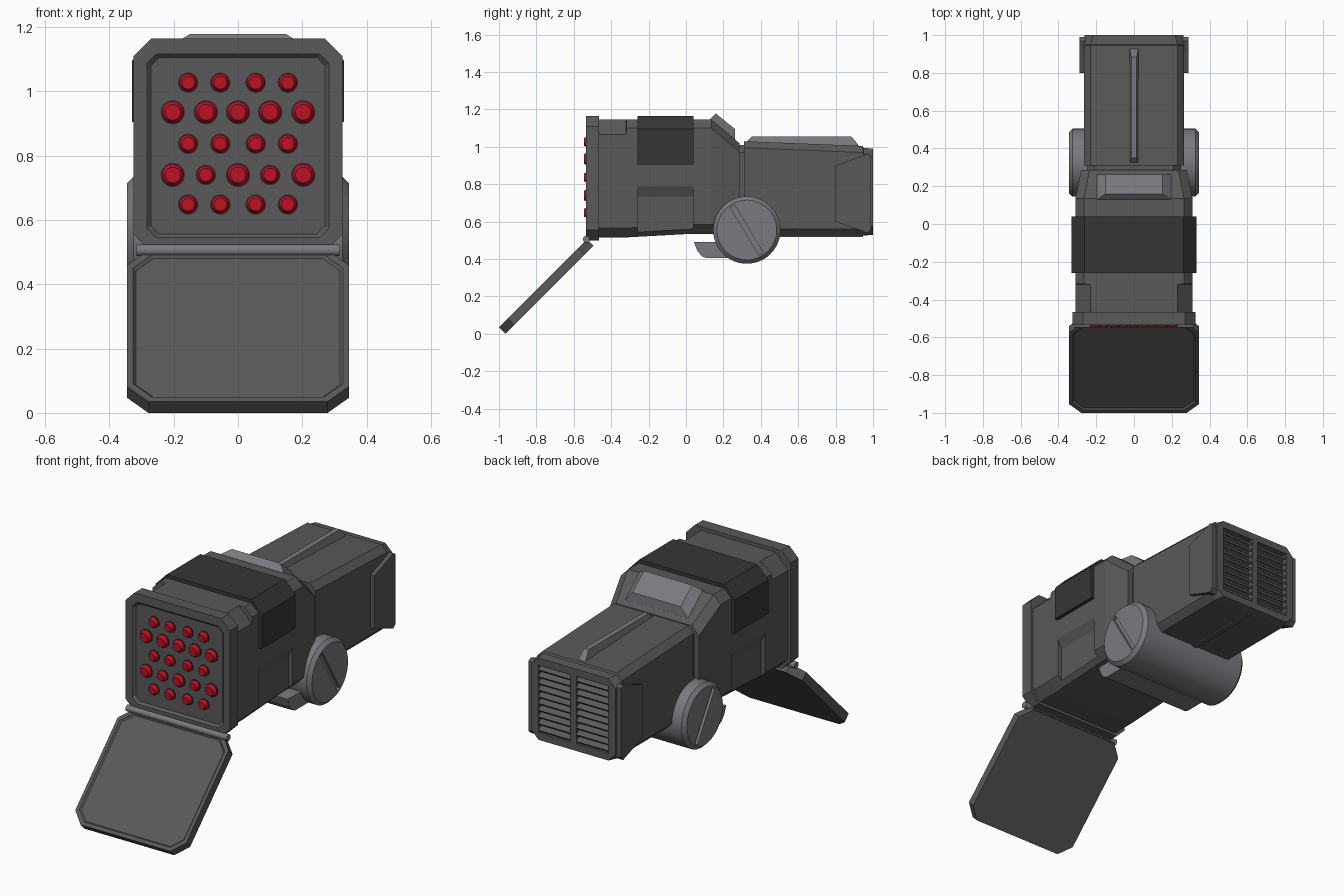
import bpy, bmesh
from math import radians, pi
from mathutils import Matrix, Vector

cube = bpy.data.objects.get("Cube")
if cube:
    bpy.data.objects.remove(cube, do_unlink=True)


def material(name, rgb):
    m = bpy.data.materials.new(name)
    m.use_nodes = True
    m.diffuse_color = (*rgb, 1)
    node = next(n for n in m.node_tree.nodes if n.type == 'BSDF_PRINCIPLED')
    node.inputs["Base Color"].default_value = (*rgb, 1)
    return m


GREY = material("armour grey", (0.1, 0.1, 0.1))
DARK = material("dark grey", (0.036, 0.036, 0.036))
METAL = material("light metal", (0.2, 0.193, 0.215))
RED = material("warhead red", (0.5, 0.006, 0.018))


def finish(name, bm, mat):
    bmesh.ops.recalc_face_normals(bm, faces=bm.faces[:])
    mesh = bpy.data.meshes.new(name)
    bm.to_mesh(mesh)
    bm.free()
    mesh.materials.append(mat)
    ob = bpy.data.objects.new(name, mesh)
    bpy.context.collection.objects.link(ob)
    return ob


def loft(name, rings, mat):
    """Skin a row of equal-length point rings and cap both ends."""
    bm = bmesh.new()
    loops = [[bm.verts.new(p) for p in ring] for ring in rings]
    n = len(loops[0])
    for a, b in zip(loops, loops[1:]):
        for i in range(n):
            j = (i + 1) % n
            bm.faces.new((a[i], a[j], b[j], b[i]))
    bm.faces.new(loops[0])
    bm.faces.new(loops[-1])
    return finish(name, bm, mat)


def octagon(y, w, z0, z1, c, cb=None):
    """Chamfered rectangle across x and z at depth y."""
    b = c if cb is None else cb
    right = [(w - b, z0), (w, z0 + b), (w, z1 - c), (w - c, z1)]
    return [(x, y, z) for x, z in right + [(-x, z) for x, z in reversed(right)]]


def prism_x(name, profile, x0, x1, mat):
    return loft(name, [[(x, y, z) for y, z in profile] for x in (x0, x1)], mat)


def box(name, centre, size, mat, rot=0, axis='X'):
    bm = bmesh.new()
    bmesh.ops.create_cube(bm, size=1, matrix=Matrix.Translation(centre)
                          @ Matrix.Rotation(rot, 4, axis) @ Matrix.Diagonal((*size, 1)))
    return finish(name, bm, mat)


def lathe(name, centre, profile, axis, mat, seg):
    """Turn (radius, distance) pairs round the x or y axis."""
    rings = []
    for r, d in profile:
        ring = []
        for i in range(seg):
            v = Matrix.Rotation(2 * pi * i / seg, 3, axis) @ Vector((0, 0, r))
            v += Vector((d, 0, 0) if axis == 'X' else (0, d, 0))
            ring.append(v + Vector(centre))
        rings.append(ring)
    ob = loft(name, rings, mat)
    bpy.ops.object.select_all(action='DESELECT')
    ob.select_set(True)
    bpy.context.view_layer.objects.active = ob
    bpy.ops.object.shade_smooth_by_angle(angle=radians(25))
    return ob


def cut(target, cutter):
    mod = target.modifiers.new("cut", 'BOOLEAN')
    mod.operation, mod.solver, mod.object = 'DIFFERENCE', 'EXACT', cutter
    bpy.context.view_layer.objects.active = target
    bpy.ops.object.modifier_apply(modifier=mod.name)
    bpy.data.objects.remove(cutter, do_unlink=True)


# Front frame with a recessed launch panel
loft("front_frame", [
    octagon(-0.465, 0.325, 0.5, 1.165, 0.055),
    octagon(-0.535, 0.325, 0.5, 1.165, 0.055),
    octagon(-0.535, 0.283, 0.545, 1.117, 0.03),
    octagon(-0.522, 0.27, 0.557, 1.105, 0.025)], GREY)

# Main housing, tapering to the neck
body = loft("main_housing", [
    octagon(-0.47, 0.31, 0.515, 1.145, 0.08, 0.05),
    octagon(-0.32, 0.31, 0.515, 1.145, 0.08, 0.05),
    octagon(-0.318, 0.31, 0.516, 1.145, 0.045, 0.05),
    octagon(0.03, 0.31, 0.535, 1.145, 0.045, 0.05),
    octagon(0.135, 0.31, 0.535, 1.145, 0.045, 0.05),
    octagon(0.285, 0.28, 0.535, 1.02, 0.045, 0.05)], GREY)
for s in (-1, 1):
    profile = [(0.285, 0.45), (0.285, 0.735), (0.31, 0.79), (0.36, 0.79), (0.36, 0.45)]
    cut(body, loft("side_cutter", [[(s * x, y, z) for x, z in profile]
                                   for y in (-0.26, 0.04)], GREY))

# Dark armour band saddled over the housing
saddle = [(0.33, 0.905), (0.33, 1.095), (0.262, 1.165)]
inner = [(0.25, 1.12), (0.3, 1.08), (0.3, 0.905)]
outline = saddle + [(-x, z) for x, z in reversed(saddle)]
outline += [(-x, z) for x, z in reversed(inner)] + inner
loft("armour_band", [[(x, y, z) for x, z in outline] for y in (-0.26, 0.04)], DARK)

# Raised block on the sloping shoulder
loft("shoulder_block", [
    [(s * w, y, z) for s, w, y, z in
     ((-1, w, y0, z0), (1, w, y0, z0), (1, w, y1, z1), (-1, w, y1, z1))]
    for w, y0, z0, y1, z1 in ((0.195, 0.125, 1.13, 0.285, 1.0),
                              (0.195, 0.13, 1.15, 0.262, 1.04),
                              (0.15, 0.16, 1.178, 0.262, 1.095))], METAL)

# Neck and rear housing
loft("neck", [octagon(y, 0.25, 0.55, 1.01, 0.04) for y in (0.27, 0.33)], GREY)
rear = loft("rear_housing", [
    octagon(0.31, 0.265, 0.525, 1.03, 0.035),
    octagon(0.945, 0.265, 0.525, 1.005, 0.035),
    octagon(0.95, 0.265, 0.525, 0.995, 0.035),
    octagon(1.0, 0.262, 0.53, 0.99, 0.045)], GREY)

# Twin louvred vents at the back
for side in (-1, 1):
    x = side * 0.118
    cut(rear, box("vent_cutter", (x, 1.0, 0.76), (0.2, 0.08, 0.38), GREY))
    box("vent_back", (x, 0.963, 0.76), (0.2, 0.006, 0.38), DARK)
    for i in range(10):
        box("vent_slat", (x, 0.983, 0.59 + i * 0.0378), (0.2, 0.036, 0.012),
            GREY, radians(-35))

# Side plates at the back corners
for s in (-1, 1):
    plate = [(0.8, 0.6), (0.97, 0.54), (0.99, 0.56), (0.99, 0.95), (0.97, 0.962), (0.8, 0.9)]
    prism_x("rear_side_plate", plate, s * 0.25, s * 0.288, GREY)

# Ribs along the rear housing
loft("top_rib", [
    [(-w, y0, z0), (w, y0, z0), (w, y1, z1), (-w, y1, z1)]
    for w, y0, z0, y1, z1 in ((0.024, 0.31, 1.015, 0.93, 1.0),
                              (0.014, 0.35, 1.055, 0.885, 1.055))], METAL)
box("bottom_rib", (0, 0.72, 0.524), (0.03, 0.45, 0.012), GREY)

# Pivot drum with slotted ends
drum = lathe("pivot_drum", (0, 0.325, 0.555),
             [(0.16, -0.345), (0.18, -0.325), (0.18, 0.325), (0.16, 0.345)], 'X', METAL, 48)
for s in (-1, 1):
    cut(drum, box("slot_cutter", (s * 0.345, 0.325, 0.555), (0.03, 0.026, 0.3),
                  METAL, radians(31)))

# Bracket under the housing
prism_x("pivot_bracket", [(0.042, 0.492), (0.06, 0.445), (0.085, 0.415), (0.11, 0.405),
                          (0.26, 0.405), (0.26, 0.492)], -0.28, 0.28, METAL)

# Open front door and its hinge
door = loft("front_door", [
    octagon(0.025, 0.345, -0.3325, 0.3325, 0.066),
    octagon(-0.025, 0.345, -0.3325, 0.3325, 0.066),
    octagon(-0.025, 0.326, -0.313, 0.313, 0.058),
    octagon(-0.016, 0.318, -0.305, 0.305, 0.055)], GREY)
door.matrix_world = Matrix.Translation((0, -0.747, 0.253)) @ Matrix.Rotation(radians(-45), 4, 'X')
lathe("hinge_tube", (0, -0.533, 0.506), [(0.018, -0.315), (0.018, 0.315)], 'X', METAL, 16)

# Warheads in alternating rows
four = [-0.155, -0.055, 0.055, 0.155]
five = [-0.203, -0.1, 0, 0.1, 0.203]
for row, (z, xs) in enumerate(((1.027, four), (0.935, five), (0.837, four),
                               (0.74, five), (0.648, four))):
    for x in xs:
        big = row == 1 or (row == 3 and abs(x) != 0.1)
        r = 0.034 if big else 0.028
        lathe("tube_rim", (x, -0.522, z), [(r + 0.004, 0.002), (r + 0.004, -0.004)], 'Y', DARK, 20)
        lathe("warhead", (x, -0.522, z),
              [(r, 0), (r, -0.009), (r * 0.72, -0.024)], 'Y', RED, 20)
